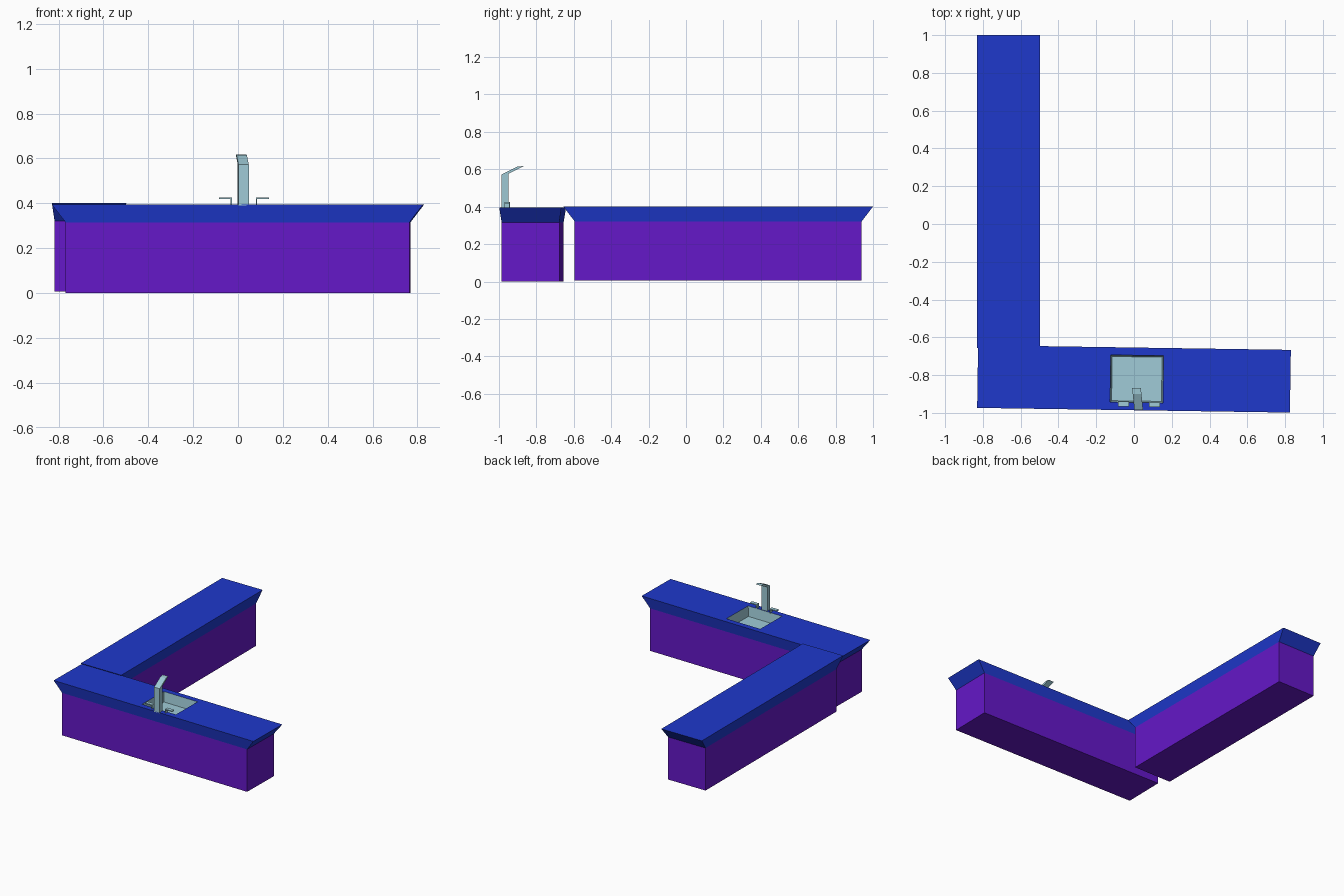
import bpy, bmesh, math
from mathutils import Matrix

if "Cube" in bpy.data.objects:
    bpy.data.objects.remove(bpy.data.objects["Cube"])


def material(name, rgb):
    m = bpy.data.materials.new(name)
    m.diffuse_color = (*rgb, 1)
    m.use_nodes = True
    m.node_tree.nodes["Principled BSDF"].inputs["Base Color"].default_value = m.diffuse_color
    return m


BLUE = material("counter_blue", (0.013, 0.04, 0.60))
PURPLE = material("cabinet_purple", (0.13, 0.009, 0.58))
STEEL = material("pale_steel", (0.35, 0.60, 0.68))


def finish(name, bm, mat, matrix=Matrix(), fix_normals=False):
    if fix_normals:
        bmesh.ops.recalc_face_normals(bm, faces=bm.faces)
    mesh = bpy.data.meshes.new(name)
    bm.to_mesh(mesh)
    bm.free()
    mesh.transform(matrix)
    mesh.materials.append(mat)
    ob = bpy.data.objects.new(name, mesh)
    bpy.context.collection.objects.link(ob)
    return ob


def loft(name, mat, rings, matrix=Matrix(), cap_start=True, cap_end=True):
    """Join rectangles (centre x, centre y, half x, half y, z) in order."""
    bm = bmesh.new()
    loops = [[bm.verts.new((cx + sx * hx, cy + sy * hy, z))
              for sx, sy in ((-1, -1), (1, -1), (1, 1), (-1, 1))]
             for cx, cy, hx, hy, z in rings]
    for a, b in zip(loops, loops[1:]):
        for i in range(4):
            j = (i + 1) % 4
            bm.faces.new((a[i], a[j], b[j], b[i]))
    if cap_start:
        bm.faces.new(loops[0][::-1])
    if cap_end:
        bm.faces.new(loops[-1])
    return finish(name, bm, mat, matrix)


def extrude_x(name, mat, profile, x0, x1, shear=0.0):
    """Extrude a y-z profile along x; shear drifts x as y moves back."""
    bm = bmesh.new()
    y0 = profile[0][0]
    a, b = [[bm.verts.new((x + shear * (y - y0), y, z)) for y, z in profile]
            for x in (x0, x1)]
    bm.faces.new(a)
    bm.faces.new(b[::-1])
    for i in range(len(a)):
        j = (i + 1) % len(a)
        bm.faces.new((a[i], b[i], b[j], a[j]))
    return finish(name, bm, mat, fix_normals=True)


# Shared run sizes: flared worktop over a narrower cabinet
TOP = (0, 0, 0.828, 0.166)
BODY = (0, 0, 0.767, 0.154)
SINK = (0.015, 0, 0.14, 0.125)
front = Matrix.Translation((0, -0.82, 0)) @ Matrix.Rotation(math.radians(-0.86), 4, 'Z')
side = Matrix.Translation((-0.664, 0.172, 0.006)) @ Matrix.Rotation(math.radians(90), 4, 'Z')

# Cabinets
loft("front_cabinet", PURPLE, [(*BODY, 0), (*BODY, 0.315)], front)
loft("side_cabinet", PURPLE, [(*BODY, 0), (*BODY, 0.315)], side)

# Worktops; the front one has an opening for the sink
loft("front_worktop", BLUE, [(*BODY, 0.315), (*TOP, 0.395), (*SINK, 0.395)],
     front, cap_start=False, cap_end=False)
loft("side_worktop", BLUE, [(*BODY, 0.315), (*TOP, 0.395)], side, cap_start=False)

# Sink basin, open at the top
loft("sink_basin", STEEL, [(*SINK, 0.395), (0.015, 0, 0.132, 0.117, 0.322)],
     front, cap_start=False)

# Tap column bending forward into a flat-tipped spout
extrude_x("tap_spout", STEEL,
          [(-0.986, 0.39), (-0.95, 0.39), (-0.95, 0.575),
           (-0.868, 0.617), (-0.90, 0.615), (-0.986, 0.573)],
          0.002, 0.048, shear=-0.1)

# Handles: a thin stem with a flat lever pointing outwards
for label, x, d, y in (("left", -0.03, -1, -0.953), ("right", 0.083, 1, -0.957)):
    loft(label + "_handle_stem", STEEL,
         [(x, y, 0.0025, 0.013, 0.39), (x, y, 0.0025, 0.013, 0.42)])
    loft(label + "_handle_lever", STEEL,
         [(x + d * 0.026, y, 0.0285, 0.013, 0.418),
          (x + d * 0.026, y, 0.0285, 0.013, 0.425)])
